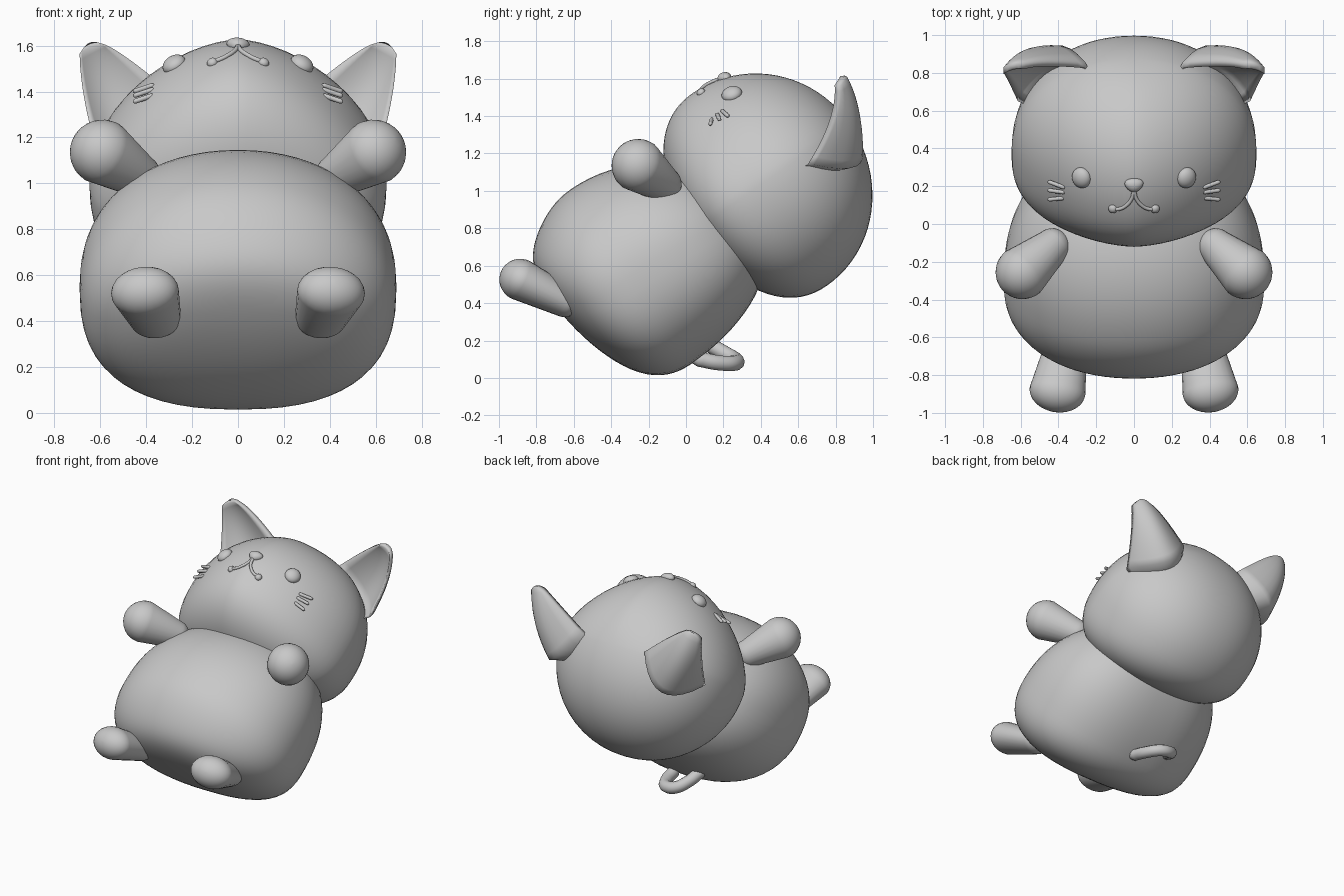
import bpy, bmesh, math
from mathutils import Vector, Matrix
from mathutils.bvhtree import BVHTree

if "Cube" in bpy.data.objects:
    bpy.data.objects.remove(bpy.data.objects["Cube"])

grey = bpy.data.materials.new("plush_grey")
grey.diffuse_color = (0.58, 0.58, 0.58, 1)
grey.use_nodes = True
grey.node_tree.nodes["Principled BSDF"].inputs["Base Color"].default_value = grey.diffuse_color

# Upright toy tipped backwards about x
TILT = Matrix.Rotation(math.radians(-55.2), 4, 'X')


def finish(name, bm):
    bmesh.ops.recalc_face_normals(bm, faces=bm.faces)
    me = bpy.data.meshes.new(name)
    bm.to_mesh(me)
    bm.free()
    for p in me.polygons:
        p.use_smooth = True
    me.materials.append(grey)
    ob = bpy.data.objects.new(name, me)
    bpy.context.collection.objects.link(ob)
    return ob


def spow(v, e):
    return math.copysign(abs(v) ** e, v)


def blob(name, center, rx, front, back, up, down, high, low, front_exp, back_exp, lean=lambda h: 0):
    """Egg on the tilted axis; high/low give the roundness in x and y, lean shifts y by height."""
    bm = bmesh.new()
    bmesh.ops.create_uvsphere(bm, u_segments=56, v_segments=40, radius=1)
    for v in bm.verts:
        r = math.hypot(v.co.x, v.co.y)
        cx, cy = (v.co.x / r, v.co.y / r) if r > 1e-5 else (0, 0)
        nx, ny = high if v.co.z > 0 else low
        u = min(abs(v.co.z) ** (2 / ny), 1)
        wx, wy = (max(1 - u ** n, 0) ** (1 / n) for n in (nx, ny))
        f, ry = (2 / front_exp, front) if cy < 0 else (2 / back_exp, back)
        h = u * up if v.co.z > 0 else -u * down
        v.co = (spow(cx, f) * wx * rx, spow(cy, f) * wy * ry + lean(h), h)
        v.co = TILT @ (v.co + Vector(center))
    return finish(name, bm)


def loft(name, rings, mirror=False):
    """Skin closed rings of points and cap both ends."""
    bm = bmesh.new()
    vs = [[bm.verts.new(((-p[0]) if mirror else p[0], p[1], p[2])) for p in r] for r in rings]
    n = len(vs[0])
    for a, b in zip(vs, vs[1:]):
        for i in range(n):
            bm.faces.new((a[i], a[(i + 1) % n], b[(i + 1) % n], b[i]))
    bm.faces.new(vs[0])
    bm.faces.new(vs[-1])
    return finish(name, bm)


def capsule(name, a, b, ra, rb, wide=1, mirror=False):
    """Tapered limb with round ends, stretched sideways by wide."""
    a, b = Vector(a), Vector(b)
    d = (b - a).normalized()
    u = (Vector((1, 0, 0)) - d * d.x).normalized()
    w = d.cross(u)
    spots = [(a - d * ra * math.cos(t), ra * math.sin(t)) for t in [0.05 + i * 0.19 for i in range(9)]]
    spots += [(b + d * rb * math.sin(t), rb * math.cos(t)) for t in [i * 0.19 for i in range(9)]]
    rings = []
    for c, r in spots:
        rings.append([c + u * r * wide * math.cos(q) + w * r * math.sin(q)
                      for q in [k * math.tau / 24 for k in range(24)]])
    return loft(name, rings, mirror)


def tube(name, pts, r):
    """Round cord through the points with rounded tips."""
    cu = bpy.data.curves.new(name, 'CURVE')
    cu.dimensions = '3D'
    cu.bevel_depth, cu.bevel_resolution, cu.resolution_u = r, 3, 6
    cu.use_fill_caps = True
    pts = [Vector(p) for p in pts]
    d0, d1 = (pts[0] - pts[1]).normalized(), (pts[-1] - pts[-2]).normalized()
    ext = [(pts[0] + d0 * r * k, s) for k, s in ((0.95, 0.3), (0.7, 0.7))]
    ext += [(p, 1) for p in pts]
    ext += [(pts[-1] + d1 * r * k, s) for k, s in ((0.7, 0.7), (0.95, 0.3))]
    sp = cu.splines.new('BEZIER')
    sp.bezier_points.add(len(ext) - 1)
    for bp, (p, s) in zip(sp.bezier_points, ext):
        bp.co, bp.radius = p, s
        bp.handle_left_type = bp.handle_right_type = 'AUTO'
    cu.materials.append(grey)
    ob = bpy.data.objects.new(name, cu)
    bpy.context.collection.objects.link(ob)
    return ob


# Body and head
blob("body", (0, -0.62, 0.07), 0.69, 0.56, 0.575, 0.74, 0.425, (2.3, 2), (2.7, 2.15), 2.05, 2.4,
     lean=lambda h: 0.15 * h * h if h > 0 else -4.5 * h ** 4)
head = blob("head", (0, -0.62, 0.90), 0.648, 0.61, 0.645, 0.595, 0.42, (2.15, 2), (3, 2.2), 1.65, 2.1)
tree = BVHTree.FromPolygons([v.co for v in head.data.vertices],
                            [p.vertices for p in head.data.polygons])


def on_face(x, y, lift=0.0):
    """Point on the face under (x, y), and its normal."""
    p, n, _, _ = tree.ray_cast(Vector((x, y, 3)), Vector((0, 0, -1)))
    return p + n * lift, n


def button(name, x, y, sx, sy, sz, wedge=0.0):
    """Flattened bead on the face; wedge narrows it towards the chin."""
    p, n = on_face(x, y)
    side = (Vector((1, 0, 0)) - n * n.x).normalized()
    up = n.cross(side)
    bm = bmesh.new()
    bmesh.ops.create_uvsphere(bm, u_segments=24, v_segments=16, radius=1)
    for v in bm.verts:
        k = 1 + wedge * v.co.y
        v.co = p + side * v.co.x * sx * k + up * v.co.y * sy + n * v.co.z * sz
    return finish(name, bm)


# Nose
button("nose", 0, 0.205, 0.048, 0.038, 0.03, wedge=0.3)


def surface_grid(ctrl, u, v):
    """Smooth patch through 3x3 points."""
    def q(a, b, c, t):
        return a * (2 * (t - 0.5) * (t - 1)) + b * (4 * t * (1 - t)) + c * (2 * t * (t - 0.5))
    rows = [q(*[Vector(p) for p in row], u) for row in ctrl]
    return q(*rows, v)


# Ear patch: inner rim, back bulge, outer rim, from base to tip
EAR = [[(0.26, 0.86, 1.37), (0.45, 0.935, 1.15), (0.615, 0.685, 1.14)],
       [(0.46, 0.87, 1.53), (0.57, 0.925, 1.39), (0.67, 0.80, 1.37)],
       [(0.58, 0.855, 1.605), (0.64, 0.86, 1.605), (0.69, 0.83, 1.565)]]


def ear_rings():
    rings = []
    for j in range(13):
        v = j / 12
        back = [surface_grid(EAR, i / 10, v) for i in range(11)]
        front = []
        for i in range(10, -1, -1):
            flat = back[0].lerp(back[10], i / 10)
            front.append(back[i].lerp(flat, 0.45) + Vector((0, -0.035, 0.0)))
        rings.append(back + front)
    # root sunk into the head, and a rounded tip
    core = Vector((0, 0.385, 1.02))
    root = [p.lerp(core, 0.3) for p in rings[0]]
    top = sum(rings[-1], Vector()) / len(rings[-1])
    tip = [p.lerp(top, 0.45) + Vector((0.005, 0, 0.014)) for p in rings[-1]]
    return [root] + rings + [tip]


for m, side in ((False, "right"), (True, "left")):
    s = -1 if m else 1
    loft(side + "_ear", ear_rings(), m)
    capsule(side + "_arm", (0.59, -0.255, 1.135), (0.435, -0.12, 1.035), 0.143, 0.097, 1, m)
    capsule(side + "_foot", (0.405, -0.885, 0.525), (0.36, -0.65, 0.41), 0.112, 0.085, 1.33, m)
    button(side + "_eye", s * 0.278, 0.245, 0.054, 0.056, 0.038)
    # Mouth half with its end bead
    tube(side + "_mouth", [on_face(s * x, y, 0.004)[0] for x, y in
                           ((0.002, 0.17), (0.012, 0.135), (0.04, 0.1), (0.075, 0.082), (0.11, 0.08))], 0.010)
    button(side + "_mouth_end", s * 0.112, 0.08, 0.024, 0.024, 0.02)
    # Whiskers, nearly level, poking out of the cheek
    for k, (y0, y1) in enumerate(((0.195, 0.222), (0.168, 0.178), (0.137, 0.13))):
        z = on_face(s * 0.385, (y0 + y1) / 2, 0.006)[0].z
        tube(f"{side}_whisker_{k + 1}", [(s * (0.375 + 0.036 * i), y0 + (y1 - y0) * i / 2, z - 0.012 * i)
                                         for i in range(3)], 0.011)

# Curled tail
tube("tail", [(0.05, 0.07, 0.10), (0.035, 0.18, 0.08), (-0.02, 0.26, 0.08), (-0.10, 0.265, 0.095),
              (-0.165, 0.20, 0.135), (-0.20, 0.12, 0.18)], 0.042)
